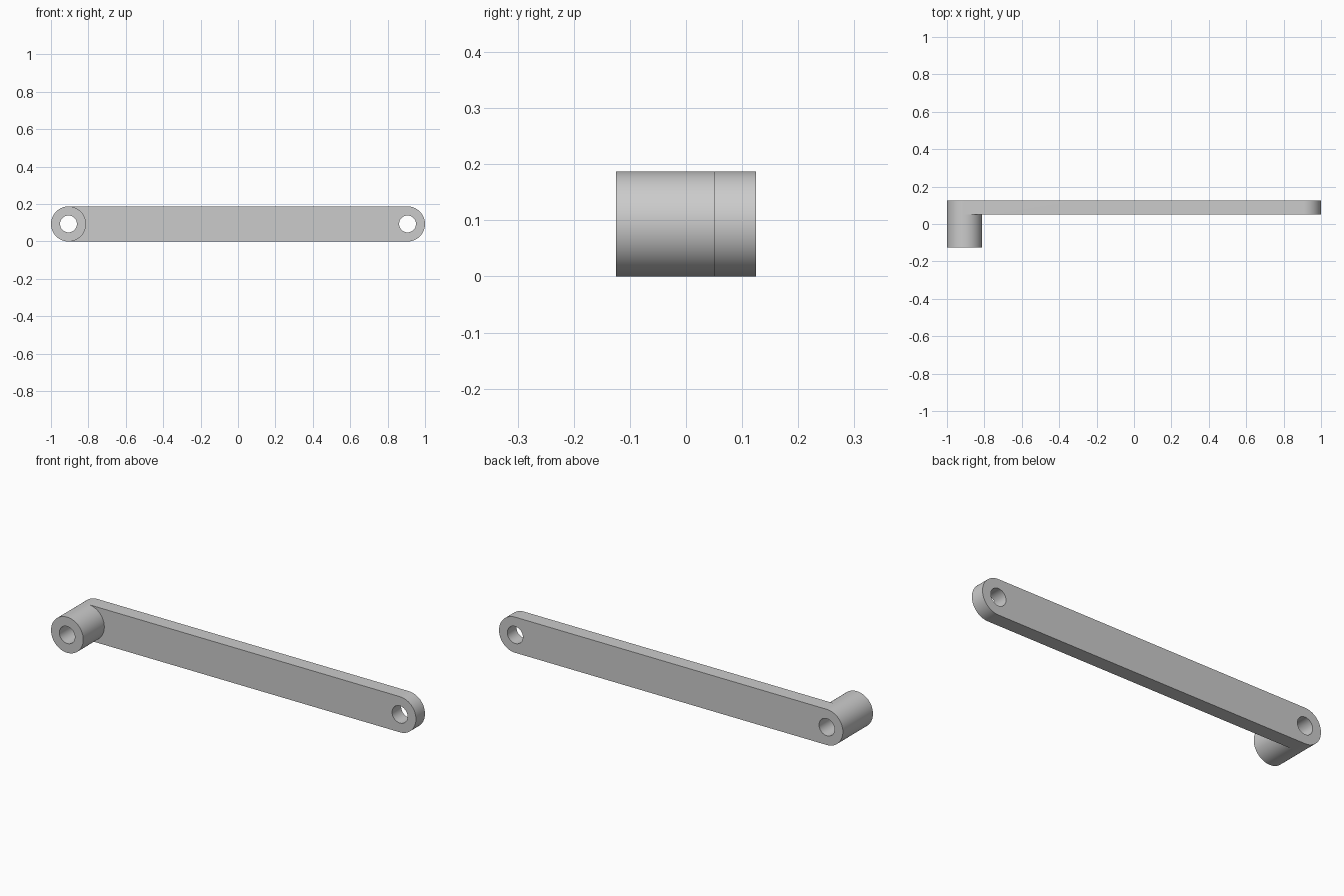
import bpy
import bmesh
import math

cube = bpy.data.objects.get("Cube")
if cube:
    bpy.data.objects.remove(cube, do_unlink=True)

SEG = 96                 # sides of every circle, divisible by four
R, HOLE = 0.0937, 0.045  # outer and bore radius
CX = 1 - R               # distance of each eye from the middle
BACK, FACE, TIP = 0.125, 0.05, -0.125   # arm back, arm front, boss end

bm = bmesh.new()


def ring(side, y, r):
    """Circle around one eye; index 0 starts at the bottom, inner half first."""
    verts = []
    for i in range(SEG):
        a = 2 * math.pi * i / SEG - math.pi / 2
        verts.append(bm.verts.new((side * (CX - r * math.cos(a)), y, R + r * math.sin(a))))
    return verts


def bridge(a, b, start=0, end=SEG):
    """Quads between two matching rings."""
    for i in range(start, end):
        j = (i + 1) % SEG
        bm.faces.new((a[i], a[j], b[j], b[i]))


# Eyes: bore, annular end faces and rounded outer wall; the right one carries the boss
HALF = SEG // 2
face_rings, back_rings = [], []
for side, front in ((-1, TIP), (1, FACE)):
    face = ring(side, FACE, R)
    back = ring(side, BACK, R)
    bore_back = ring(side, BACK, HOLE)
    bore_front = ring(side, front, HOLE)
    rim = face
    if front != FACE:
        rim = ring(side, front, R)
        bridge(rim, face)
    bridge(rim, bore_front)
    bridge(bore_front, bore_back)
    bridge(bore_back, back)
    bridge(face, back, HALF, SEG)
    face_rings.append(face)
    back_rings.append(back)

# Straight bar joining the eyes: front, back, underside and top
bridge(*face_rings, 0, HALF)
bridge(*back_rings, 0, HALF)
for i in (0, HALF):
    bm.faces.new((face_rings[0][i], face_rings[1][i], back_rings[1][i], back_rings[0][i]))

bmesh.ops.recalc_face_normals(bm, faces=bm.faces)
mesh = bpy.data.meshes.new("link_arm_with_boss")
bm.to_mesh(mesh)
bm.free()

# Plain grey metal
grey = bpy.data.materials.new("light grey")
grey.use_nodes = True
colour = (0.6, 0.6, 0.6, 1)
grey.diffuse_color = colour
grey.node_tree.nodes["Principled BSDF"].inputs["Base Color"].default_value = colour
mesh.materials.append(grey)

arm = bpy.data.objects.new("link_arm_with_boss", mesh)
bpy.context.collection.objects.link(arm)
bpy.ops.object.select_all(action="DESELECT")
arm.select_set(True)
bpy.context.view_layer.objects.active = arm
bpy.ops.object.shade_smooth_by_angle(angle=math.radians(30))
